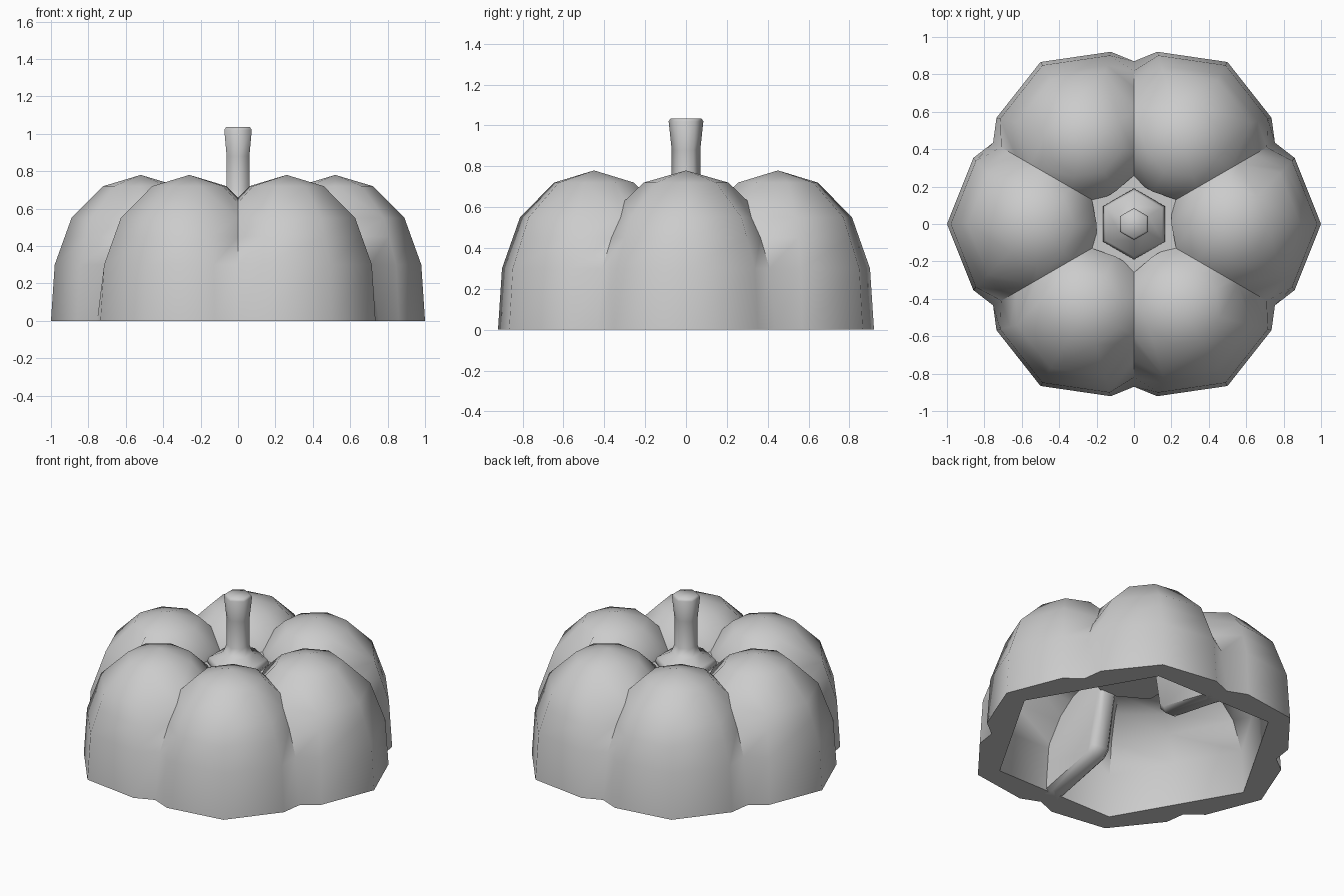
import bpy, bmesh
from math import sin, cos, tan, pi, radians
from mathutils import Matrix, Vector

if "Cube" in bpy.data.objects:
    bpy.data.objects.remove(bpy.data.objects["Cube"], do_unlink=True)

grey = bpy.data.materials.new("plain grey")
grey.use_nodes = True
grey.diffuse_color = (0.6, 0.6, 0.6, 1)
grey.node_tree.nodes["Principled BSDF"].inputs["Base Color"].default_value = (0.6, 0.6, 0.6, 1)


def make_object(name, bm, angle):
    bmesh.ops.recalc_face_normals(bm, faces=bm.faces)
    mesh = bpy.data.meshes.new(name)
    bm.to_mesh(mesh)
    bm.free()
    mesh.materials.append(grey)
    obj = bpy.data.objects.new(name, mesh)
    bpy.context.collection.objects.link(obj)
    bpy.ops.object.select_all(action='DESELECT')
    obj.select_set(True)
    bpy.context.view_layer.objects.active = obj
    bpy.ops.object.shade_smooth_by_angle(angle=radians(angle))


def ring(bm, radius, z, sides, cx=0, turn=0, wide=1):
    return [bm.verts.new((cx + radius * cos(turn + 2 * pi * i / sides),
                          wide * radius * sin(turn + 2 * pi * i / sides), z))
            for i in range(sides)]


def bridge(bm, low, high):
    n = len(low)
    for i in range(n):
        j = (i + 1) % n
        bm.faces.new((low[i], low[j], high[j], high[i]))


def cut(bm, point, normal, clear=True):
    bmesh.ops.bisect_plane(bm, geom=bm.verts[:] + bm.edges[:] + bm.faces[:], dist=1e-5,
                           plane_co=point, plane_no=normal, clear_outer=clear)


def only_verts(geom):
    return [g for g in geom if isinstance(g, bmesh.types.BMVert)]


# One lobe: a dome trimmed to a sixth of the circle
bm = bmesh.new()
rings = [ring(bm, r, z, 8, cx=0.52, wide=1.04)
         for r, z in ((0.48, 0), (0.46, 0.3), (0.37, 0.55), (0.2, 0.72))]
for low, high in zip(rings, rings[1:]):
    bridge(bm, low, high)
peak = bm.verts.new((0.52, 0, 0.78))
for i in range(8):
    bm.faces.new((rings[-1][i], rings[-1][(i + 1) % 8], peak))
for side in (1, -1):
    cut(bm, (0, 0, 0), (-sin(pi / 6), side * cos(pi / 6), 0))
cut(bm, (0.2, 0, 0), (-1, 0, 0))
cut(bm, (0, 0, 0.45), (0, 0, 1), clear=False)


def in_groove(v):
    return abs(abs(v.co.y) - v.co.x * tan(pi / 6)) < 1e-3


# Groove line: shallow near the base, sharp above, notched at the crown
groove = ((0, 0.87), (0.3, 0.82), (0.45, 0.73), (0.55, 0.64))
for v in filter(in_groove, bm.verts):
    flat = Vector((v.co.x, v.co.y))
    radius = flat.length
    if v.co.x < 0.201:
        radius = 0.26
    elif radius > 0.5:
        radius = next((r for z, r in groove if abs(v.co.z - z) < 0.01), radius)
    v.co.x, v.co.y = flat * (radius / flat.length)
for e in bm.edges:
    if all(in_groove(v) and v.co.z > 0.44 for v in e.verts):
        e.smooth = False
base_line = [v for v in bm.verts if v.co.z < 0.01]
crown_line = [v for v in bm.verts if v.co.x < 0.23]

# Inner skin of the lobe: radius and height at the middle, then at the groove
inner = (((0.86, 0), (0.745, 0)), ((0.845, 0.28), (0.72, 0.28)), ((0.78, 0.47), (0.62, 0.42)),
         ((0.66, 0.6), (0.51, 0.5)), ((0.52, 0.66), (0.41, 0.53)), ((0.36, 0.6), (0.3, 0.52)),
         ((0.2, 0.48), (0.23, 0.48)))
lines = []
for middle, edge in inner:
    lines.append([bm.verts.new((r * cos(a), r * sin(a), z))
                  for (r, z), a in ((edge, -pi / 6), (middle, 0), (edge, pi / 6))])
for low, high in zip(lines, lines[1:]):
    for i in (0, 1):
        bm.faces.new((low[i], low[i + 1], high[i + 1], high[i]))

# Flat rim at the base and the wall of the crown opening
for outer_line, inner_line in ((base_line, lines[0]), (crown_line, lines[-1])):
    outer_line.sort(key=lambda v: v.co.y)
    for part, pair in (([v for v in outer_line if v.co.y < 1e-4], inner_line[:2]),
                       ([v for v in outer_line if v.co.y > -1e-4], inner_line[1:])):
        bm.faces.new(part + pair[::-1])

# Six lobes welded into one shell
lobe = bm.verts[:] + bm.edges[:] + bm.faces[:]
for i in range(1, 6):
    copy = bmesh.ops.duplicate(bm, geom=lobe)["geom"]
    bmesh.ops.rotate(bm, verts=only_verts(copy), cent=(0, 0, 0),
                     matrix=Matrix.Rotation(i * pi / 3, 3, 'Z'))
bmesh.ops.remove_doubles(bm, verts=bm.verts, dist=0.002)
make_object("lobed_shell", bm, 65)

# Partition wall inside, in two halves with a gap at the centre
outline = [(0.8, 0), (0.72, 0), (0.34, 0.07), (0.29, 0.12), (0.23, 0.46), (0.26, 0.55),
           (0.48, 0.56), (0.64, 0.48), (0.8, 0.2)]
for name, angle in (("back_partition", 90), ("front_partition", -90)):
    bm = bmesh.new()
    face = bm.faces.new([bm.verts.new((r, -0.065, z)) for r, z in outline])
    out = bmesh.ops.extrude_face_region(bm, geom=[face])["geom"]
    bmesh.ops.translate(bm, vec=(0, 0.13, 0), verts=only_verts(out))
    # Soften the free edge facing the hollow
    free = [e for e in bm.edges if abs(e.verts[0].co.y - e.verts[1].co.y) < 1e-4
            and all(v.co.x < 0.75 and v.co.z < 0.5 for v in e.verts)
            and min(v.co.x for v in e.verts) < 0.4]
    bmesh.ops.bevel(bm, geom=free, offset=0.03, segments=1, affect='EDGES')
    bmesh.ops.rotate(bm, verts=bm.verts, cent=(0, 0, 0),
                     matrix=Matrix.Rotation(radians(angle), 3, 'Z'))
    make_object(name, bm, 50)


def lathe(name, profile, angle):
    bm = bmesh.new()
    loops = [ring(bm, r, z, 6, turn=pi / 6) for r, z in profile]
    for low, high in zip(loops, loops[1:]):
        bridge(bm, low, high)
    bm.faces.new(loops[0])
    bm.faces.new(loops[-1])
    make_object(name, bm, angle)


# Crown floor and six-sided stem with a flared foot
lathe("crown_floor", [(0.28, 0.48), (0.28, 0.55)], 30)
lathe("stem", [(0.15, 0.53), (0.19, 0.58), (0.175, 0.61), (0.09, 0.65), (0.07, 0.7),
               (0.07, 0.88), (0.085, 1.02), (0.075, 1.035)], 65)
